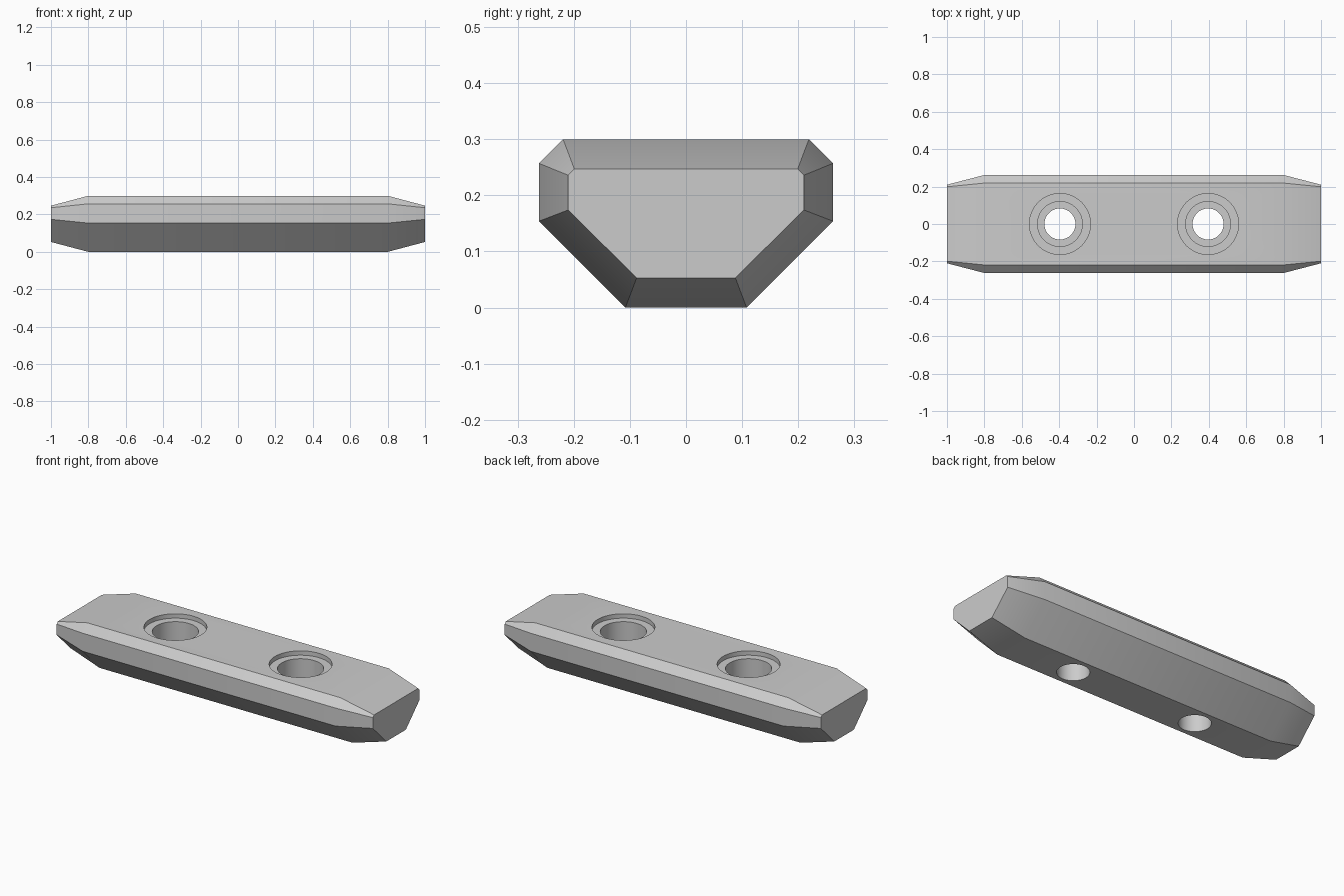
import bpy, bmesh, math

cube = bpy.data.objects.get("Cube")
if cube:
    bpy.data.objects.remove(cube, do_unlink=True)

# Single plain grey material
grey = bpy.data.materials.new("plain grey")
grey.use_nodes = True
colour = (0.6, 0.6, 0.6, 1)
grey.diffuse_color = colour
grey.node_tree.nodes["Principled BSDF"].inputs["Base Color"].default_value = colour


def make_object(name, rings):
    """Skin a row of equal-sized point rings and cap both ends."""
    bm = bmesh.new()
    loops = [[bm.verts.new(p) for p in ring] for ring in rings]
    n = len(loops[0])
    for a, b in zip(loops, loops[1:]):
        for i in range(n):
            j = (i + 1) % n
            bm.faces.new((a[i], a[j], b[j], b[i]))
    bm.faces.new(loops[0])
    bm.faces.new(loops[-1])
    bmesh.ops.recalc_face_normals(bm, faces=bm.faces)
    mesh = bpy.data.meshes.new(name)
    bm.to_mesh(mesh)
    bm.free()
    mesh.materials.append(grey)
    obj = bpy.data.objects.new(name, mesh)
    bpy.context.collection.objects.link(obj)
    return obj


def section(x, half):
    """Full cross-section at x from the right half profile."""
    outline = half + [(-y, z) for y, z in reversed(half)]
    return [(x, y, z) for y, z in outline]


# Chamfered bar with tapered ends
middle = [(0.108, 0.0), (0.262, 0.154), (0.262, 0.257), (0.219, 0.3)]
tip = [(0.088, 0.053), (0.21, 0.174), (0.21, 0.236), (0.199, 0.247)]
bar = make_object("mounting_bar", [section(-1, tip), section(-0.8, middle),
                                   section(0.8, middle), section(1, tip)])

# Stepped screw holes: shallow recess, counterbore, through bore
steps = [(0.083, -0.1), (0.083, 0.12), (0.12, 0.12),
         (0.12, 0.275), (0.163, 0.275), (0.163, 0.4)]
sides = 64
for side, x in (("right", -0.396), ("left", 0.396)):
    rings = [[(x + r * math.cos(math.tau * i / sides),
               r * math.sin(math.tau * i / sides), z) for i in range(sides)]
             for r, z in steps]
    cutter = make_object(side + "_hole_cutter", rings)
    cutter.hide_render = True
    cutter.hide_set(True)
    cut = bar.modifiers.new(side + " hole", 'BOOLEAN')
    cut.operation = 'DIFFERENCE'
    cut.solver = 'EXACT'
    cut.object = cutter

# Apply the holes, then smooth the gentle edges
bpy.context.view_layer.update()
graph = bpy.context.evaluated_depsgraph_get()
bar.data = bpy.data.meshes.new_from_object(bar.evaluated_get(graph))
bar.modifiers.clear()
for obj in list(bpy.data.objects):
    if obj.name.endswith("_hole_cutter"):
        bpy.data.objects.remove(obj, do_unlink=True)
bpy.ops.object.select_all(action='DESELECT')
bar.select_set(True)
bpy.context.view_layer.objects.active = bar
bpy.ops.object.shade_smooth_by_angle(angle=math.radians(30))
